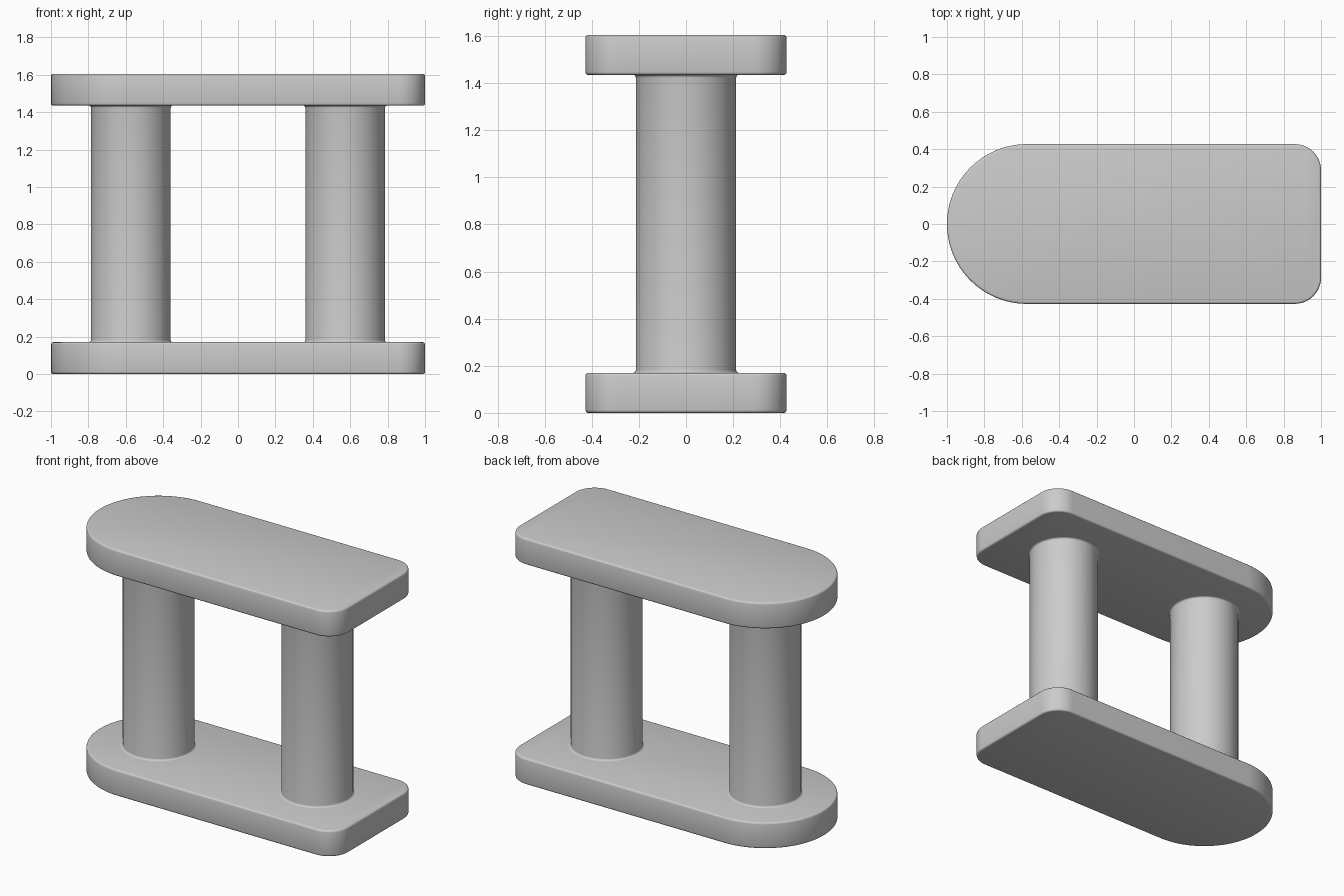
import bpy
import bmesh
from math import pi, sin, cos, radians

cube = bpy.data.objects.get("Cube")
if cube:
    bpy.data.objects.remove(cube, do_unlink=True)

HALF_W = 0.427      # half the plate depth, also its round end's radius
THICK = 0.17
HEIGHT = 1.605
CORNER = 0.14
EDGE = 0.012
COL_R = 0.213
COL_X = 0.573

grey = bpy.data.materials.new("plain grey")
grey.use_nodes = True
colour = (0.6, 0.6, 0.6, 1)
grey.diffuse_color = colour
grey.node_tree.nodes["Principled BSDF"].inputs["Base Color"].default_value = colour


def arc(cx, cy, r, start, end, steps):
    angles = [start + (end - start) * i / steps for i in range(steps + 1)]
    return [(cx + r * cos(a), cy + r * sin(a)) for a in angles]


def finish(bm, name):
    bmesh.ops.recalc_face_normals(bm, faces=bm.faces)
    mesh = bpy.data.meshes.new(name)
    bm.to_mesh(mesh)
    bm.free()
    mesh.materials.append(grey)
    ob = bpy.data.objects.new(name, mesh)
    bpy.context.collection.objects.link(ob)
    bpy.ops.object.select_all(action='DESELECT')
    ob.select_set(True)
    bpy.context.view_layer.objects.active = ob
    return ob


def plate(name, z):
    # Outline: rounded corners on one end, a half circle on the other
    outline = (arc(1 - CORNER, -HALF_W + CORNER, CORNER, -pi / 2, 0, 12)
               + arc(1 - CORNER, HALF_W - CORNER, CORNER, 0, pi / 2, 12)
               + arc(-1 + HALF_W, 0, HALF_W, pi / 2, 3 * pi / 2, 48))
    bm = bmesh.new()
    base = bm.faces.new([bm.verts.new((x, y, z)) for x, y in outline])
    top = bmesh.ops.extrude_face_region(bm, geom=[base], use_keep_orig=True)
    verts = [g for g in top["geom"] if isinstance(g, bmesh.types.BMVert)]
    bmesh.ops.translate(bm, verts=verts, vec=(0, 0, THICK))
    ob = finish(bm, name)
    # Softened rims
    bevel = ob.modifiers.new("soft rim", 'BEVEL')
    bevel.width = EDGE
    bevel.segments = 3
    bevel.limit_method = 'ANGLE'
    bevel.angle_limit = radians(50)
    bpy.ops.object.modifier_apply(modifier=bevel.name)
    bpy.ops.object.shade_smooth_by_angle(angle=radians(35))


def column(name, x):
    # Profile with a small fillet where it meets each plate
    low, high = THICK, HEIGHT - THICK
    r = COL_R + EDGE
    profile = (arc(r, low + EDGE, EDGE, 3 * pi / 2, pi, 4)
               + arc(r, high - EDGE, EDGE, pi, pi / 2, 4))
    bm = bmesh.new()
    verts = [bm.verts.new((px, 0, pz)) for px, pz in profile]
    edges = [bm.edges.new(pair) for pair in zip(verts, verts[1:])]
    bmesh.ops.spin(bm, geom=verts + edges, cent=(0, 0, 0), axis=(0, 0, 1),
                   angle=2 * pi, steps=64, use_merge=True)
    bmesh.ops.remove_doubles(bm, verts=bm.verts, dist=1e-5)
    ob = finish(bm, name)
    ob.location.x = x
    bpy.ops.object.shade_smooth_by_angle(angle=radians(35))


plate("bottom_plate", 0)
plate("top_plate", HEIGHT - THICK)
column("left_column", COL_X)
column("right_column", -COL_X)
